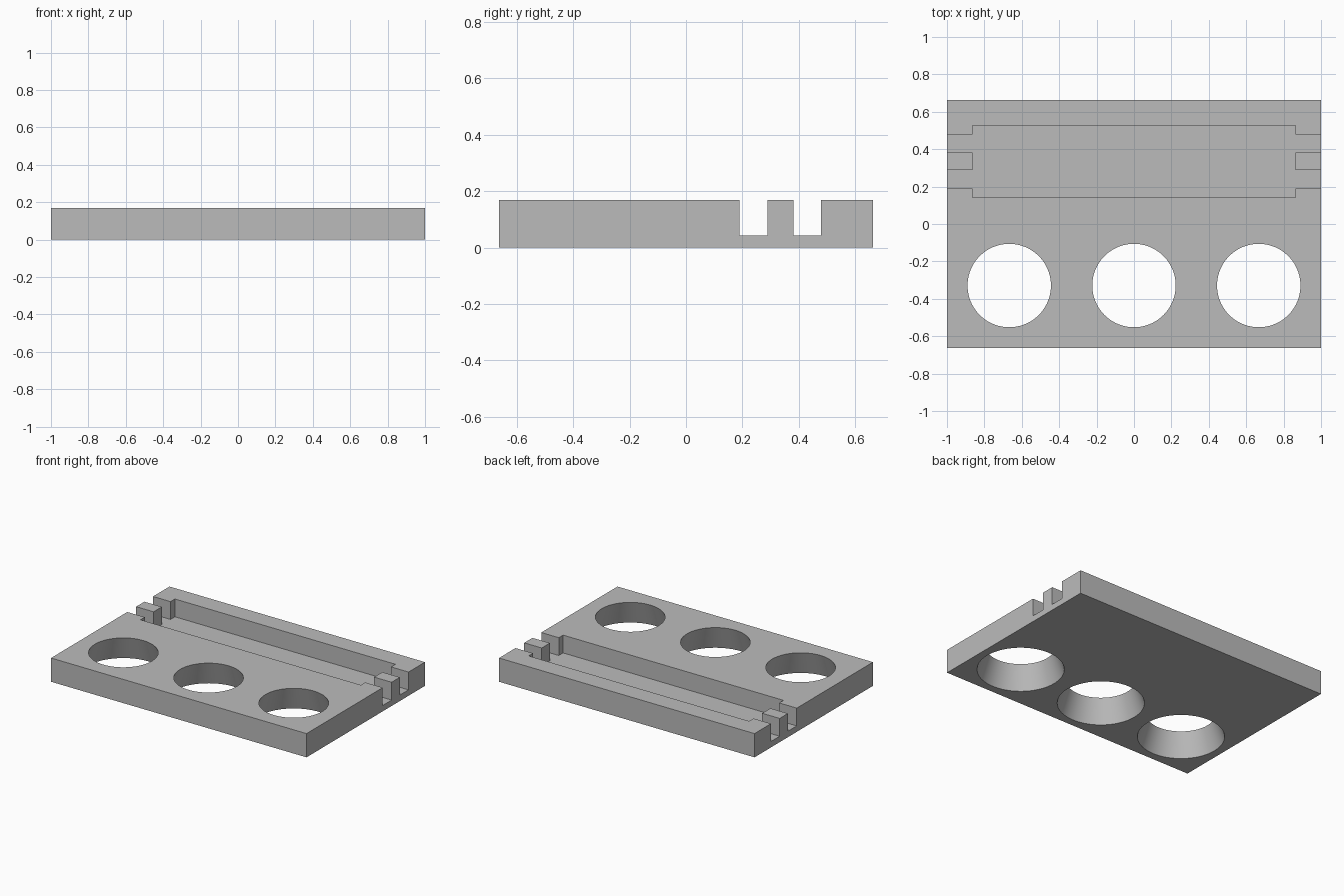
import bpy
import bmesh
from math import radians

cube = bpy.data.objects.get("Cube")
if cube:
    bpy.data.objects.remove(cube, do_unlink=True)

HALF_DEPTH, HEIGHT, FLOOR = 0.662, 0.168, 0.042
TOP_RADIUS, BOTTOM_RADIUS = 0.223, 0.278

grey = bpy.data.materials.new("plain grey")
grey.use_nodes = True
colour = (0.5, 0.5, 0.5, 1)
grey.diffuse_color = colour
grey.node_tree.nodes["Principled BSDF"].inputs["Base Color"].default_value = colour


def prism(name, outline, z0, z1):
    """Extrude a flat outline from z0 up to z1."""
    bm = bmesh.new()
    face = bm.faces.new([bm.verts.new((x, y, z0)) for x, y in outline])
    top = bmesh.ops.extrude_face_region(bm, geom=[face])["geom"]
    verts = [v for v in top if isinstance(v, bmesh.types.BMVert)]
    bmesh.ops.translate(bm, verts=verts, vec=(0, 0, z1 - z0))
    bmesh.ops.recalc_face_normals(bm, faces=bm.faces)
    mesh = bpy.data.meshes.new(name)
    bm.to_mesh(mesh)
    bm.free()
    obj = bpy.data.objects.new(name, mesh)
    bpy.context.collection.objects.link(obj)
    mesh.materials.append(grey)
    return obj


def cut(body, cutter):
    """Subtract the cutter from the body, then discard it."""
    cutter.hide_render = True
    mod = body.modifiers.new("cut", 'BOOLEAN')
    mod.operation = 'DIFFERENCE'
    mod.solver = 'EXACT'
    mod.object = cutter
    bpy.ops.object.select_all(action='DESELECT')
    body.select_set(True)
    bpy.context.view_layer.objects.active = body
    bpy.ops.object.modifier_apply(modifier=mod.name)
    bpy.data.objects.remove(cutter, do_unlink=True)


# Rectangular plate
plate = prism("holder_plate",
              [(-1, -HALF_DEPTH), (1, -HALF_DEPTH), (1, HALF_DEPTH), (-1, HALF_DEPTH)],
              0, HEIGHT)

# Long pocket with two slots running out of each end, around a central tab
inner, outer = 0.863, 1.1
right_side = [(inner, 0.142), (inner, 0.19), (outer, 0.19), (outer, 0.289),
              (inner, 0.289), (inner, 0.381), (outer, 0.381), (outer, 0.478),
              (inner, 0.478), (inner, 0.527)]
left_side = [(-x, y) for x, y in reversed(right_side)]
cut(plate, prism("pocket_cutter", right_side + left_side, FLOOR, HEIGHT + 0.1))

# Three tapered through holes, wider underneath
slope = (TOP_RADIUS - BOTTOM_RADIUS) / HEIGHT
margin = 0.05
for x in (-0.667, 0, 0.667):
    bpy.ops.mesh.primitive_cone_add(
        vertices=96,
        radius1=BOTTOM_RADIUS - slope * margin,
        radius2=TOP_RADIUS + slope * margin,
        depth=HEIGHT + 2 * margin,
        location=(x, -0.329, HEIGHT / 2))
    cone = bpy.context.object
    cone.name = "hole_cutter"
    cone.data.materials.append(grey)
    cut(plate, cone)

# Smooth hole walls with crisp edges
plate.select_set(True)
bpy.context.view_layer.objects.active = plate
bpy.ops.object.shade_smooth_by_angle(angle=radians(30))
